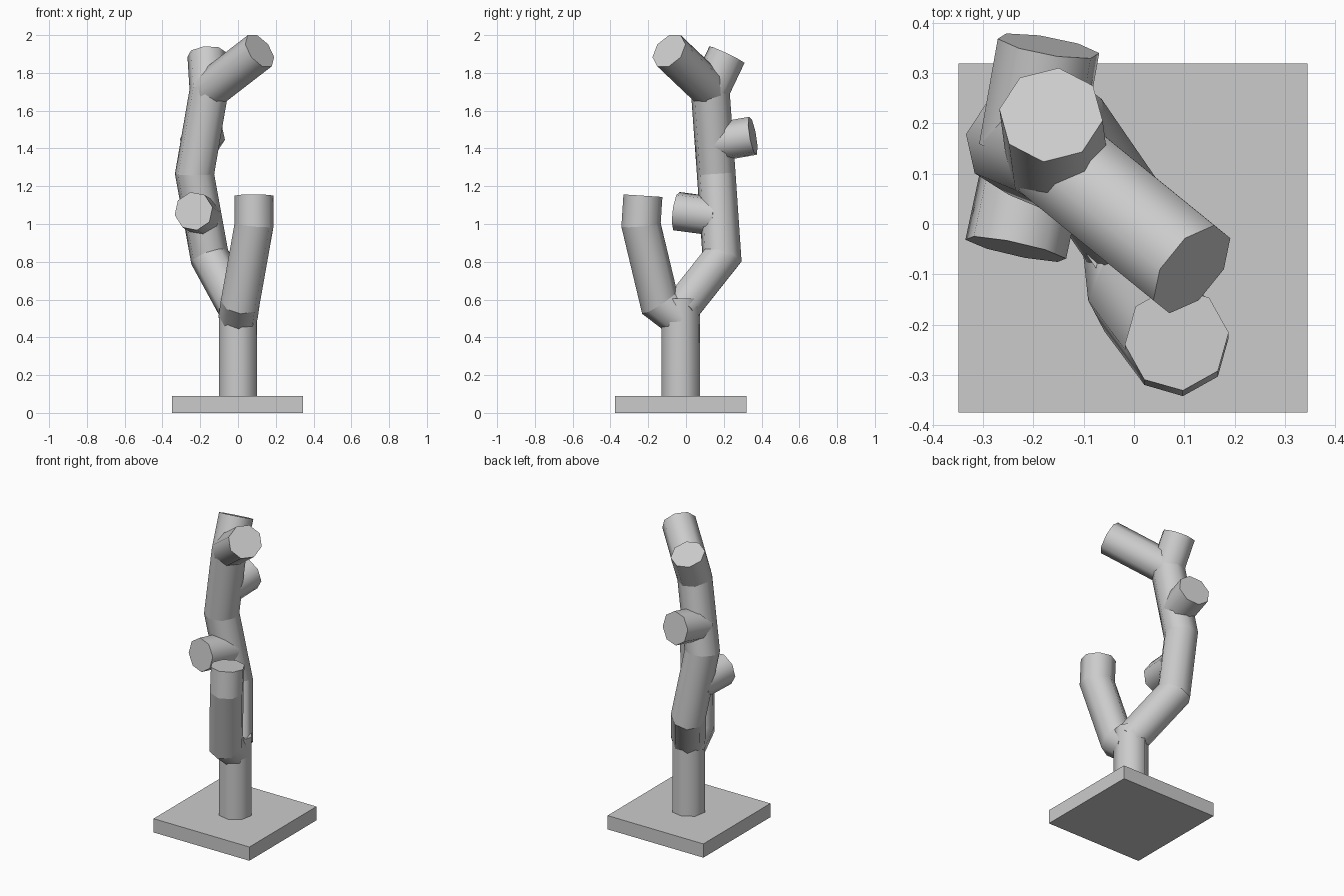
import bpy, bmesh, math
from mathutils import Vector

if "Cube" in bpy.data.objects:
    bpy.data.objects.remove(bpy.data.objects["Cube"])

R = 0.104    # limb radius
SIDES = 8


def limb(name, points, turn=10):
    """Sweep an octagon along a path with mitred joints and flat, sharp caps."""
    pts = [Vector(p) for p in points]
    dirs = [(b - a).normalized() for a, b in zip(pts, pts[1:])]
    side = Vector((1, 0, 0))
    side = (side - dirs[0] * side.dot(dirs[0])).normalized()
    up = dirs[0].cross(side)
    ring = []
    for i in range(SIDES):
        a = math.radians(turn) + math.tau * i / SIDES
        ring.append(pts[0] + R * (math.cos(a) * side + math.sin(a) * up))
    bm = bmesh.new()
    rings = [[bm.verts.new(p) for p in ring]]
    for k, d in enumerate(dirs):
        # slide the ring along the segment onto the mitre plane
        n = (d + dirs[min(k + 1, len(dirs) - 1)]).normalized()
        ring = [p + d * ((pts[k + 1] - p).dot(n) / d.dot(n)) for p in ring]
        rings.append([bm.verts.new(p) for p in ring])
    for lo, hi in zip(rings, rings[1:]):
        for i in range(SIDES):
            j = (i + 1) % SIDES
            bm.faces.new((lo[i], lo[j], hi[j], hi[i])).smooth = True
    bm.faces.new(rings[0][::-1])
    bm.faces.new(rings[-1])
    for r in rings:
        for i in range(SIDES):
            e = bm.edges.get((r[i], r[(i + 1) % SIDES]))
            e.smooth = False
    bmesh.ops.recalc_face_normals(bm, faces=bm.faces)
    me = bpy.data.meshes.new(name)
    bm.to_mesh(me)
    bm.free()
    ob = bpy.data.objects.new(name, me)
    bpy.context.collection.objects.link(ob)
    return ob


# square base plate
bpy.ops.mesh.primitive_cube_add(size=1, location=(-0.002, -0.028, 0.045))
base = bpy.context.object
base.name = "base_plate"
base.scale = (0.694, 0.694, 0.09)

# trunk
limb("trunk", [(0, -0.028, 0.06), (0, -0.028, 0.605)], 12)

# short front branch
limb("front_branch", [(0, -0.028, 0.50), (0.012, -0.14, 0.585),
                      (0.085, -0.238, 0.995), (0.085, -0.228, 1.15)], 0)

# tall back branch, ending in the upright tip
fork = (-0.153, 0.128, 1.71)
limb("tall_branch", [(0, -0.028, 0.55), (-0.15, 0.19, 0.825),
                     (-0.23, 0.16, 1.265), fork,
                     (-0.165, 0.217, 1.897)], 22)

# forked tip leaning forward and right
limb("leaning_tip", [fork, (0.115, -0.09, 1.917)], 10)

# side stubs
limb("front_stub", [(-0.19, 0.16, 1.04), (-0.235, -0.05, 1.068)], 10)
limb("back_stub", [(-0.207, 0.145, 1.43), (-0.17, 0.354, 1.467)], 10)
